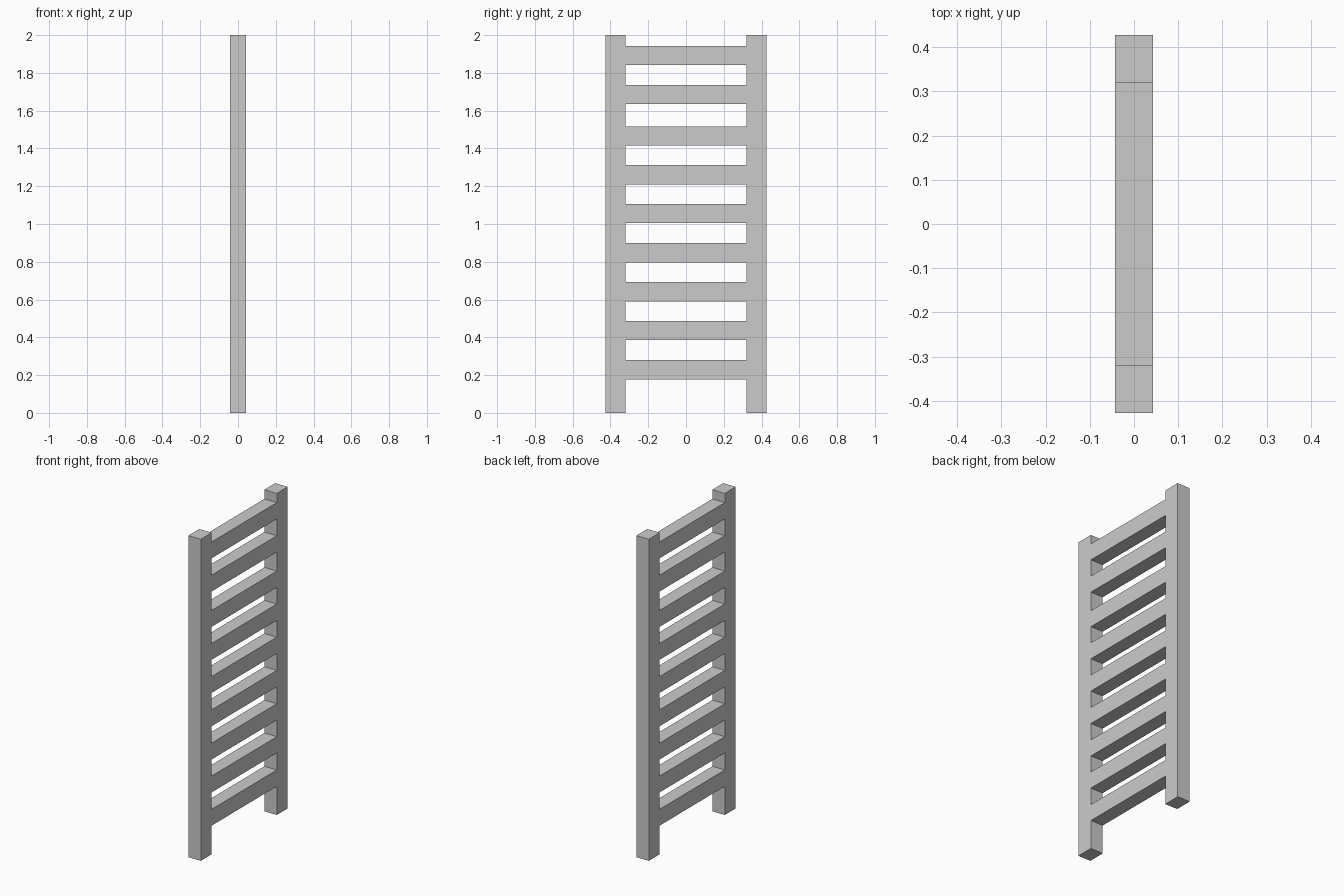
import bpy, bmesh

if "Cube" in bpy.data.objects:
    bpy.data.objects.remove(bpy.data.objects["Cube"])

HALF_DEPTH = 0.043
RUNG_H = 0.102
RUNG_Z = [0.229, 0.436, 0.641, 0.848, 1.055, 1.261, 1.466, 1.686, 1.892]
Y_CUTS = [-0.427, -0.32, 0.32, 0.427]

# Levels where a rung starts or ends, from the floor to the top
z_cuts = [0.0]
for z in RUNG_Z:
    z_cuts += [z - RUNG_H / 2, z + RUNG_H / 2]
z_cuts.append(2.0)

bm = bmesh.new()
grid = [[bm.verts.new((-HALF_DEPTH, y, z)) for y in Y_CUTS] for z in z_cuts]

# Flat ladder outline: both side rails everywhere, rungs on every second level
for row in range(len(z_cuts) - 1):
    columns = (0, 1, 2) if row % 2 else (0, 2)
    for col in columns:
        bm.faces.new((grid[row][col], grid[row][col + 1],
                      grid[row + 1][col + 1], grid[row + 1][col]))

# Thicken the outline into one solid frame
result = bmesh.ops.extrude_face_region(bm, geom=bm.faces[:], use_keep_orig=True)
moved = [g for g in result["geom"] if isinstance(g, bmesh.types.BMVert)]
bmesh.ops.translate(bm, verts=moved, vec=(2 * HALF_DEPTH, 0, 0))
bmesh.ops.recalc_face_normals(bm, faces=bm.faces[:])

mesh = bpy.data.meshes.new("ladder_frame")
bm.to_mesh(mesh)
bm.free()
bpy.context.collection.objects.link(bpy.data.objects.new("ladder_frame", mesh))
